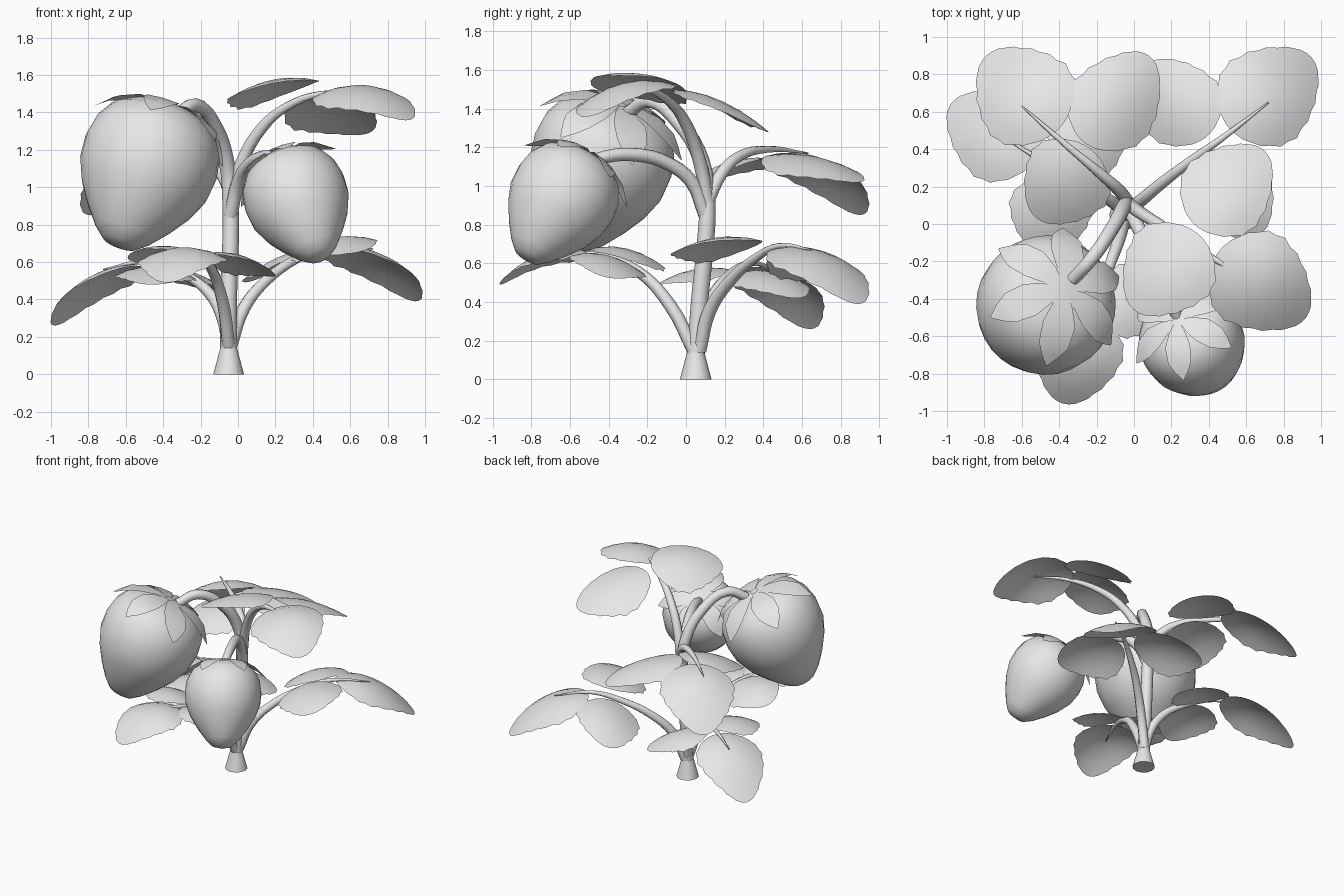
import bpy
import bmesh
import math
from mathutils import Vector

cube = bpy.data.objects.get("Cube")
if cube:
    bpy.data.objects.remove(cube)

GREY = (0.8, 0.8, 0.8, 1.0)
plain_grey = bpy.data.materials.new("plain_grey")
plain_grey.use_nodes = True
plain_grey.diffuse_color = GREY
plain_grey.node_tree.nodes["Principled BSDF"].inputs["Base Color"].default_value = GREY


def add_mesh(name, bm, sharp=40):
    """Turn a bmesh into a smooth shaded object."""
    mesh = bpy.data.meshes.new(name)
    bm.normal_update()
    bm.to_mesh(mesh)
    bm.free()
    mesh.materials.append(plain_grey)
    obj = bpy.data.objects.new(name, mesh)
    bpy.context.collection.objects.link(obj)
    bpy.ops.object.select_all(action="DESELECT")
    obj.select_set(True)
    bpy.context.view_layer.objects.active = obj
    bpy.ops.object.shade_smooth_by_angle(angle=math.radians(sharp))
    return obj


def stem(name, points, thick, thin):
    """Round tube through the given points, tapering towards its end."""
    curve = bpy.data.curves.new(name, "CURVE")
    curve.dimensions = "3D"
    curve.bevel_depth = 1.0
    curve.bevel_resolution = 2
    curve.resolution_u = 4
    curve.use_fill_caps = True
    spline = curve.splines.new("BEZIER")
    spline.bezier_points.add(len(points) - 1)
    for i, (bp, co) in enumerate(zip(spline.bezier_points, points)):
        bp.co = co
        bp.handle_left_type = bp.handle_right_type = "AUTO"
        bp.radius = thick + (thin - thick) * (i / (len(points) - 1)) ** 2
    temp = bpy.data.objects.new(name + "_path", curve)
    bpy.context.collection.objects.link(temp)
    bpy.context.view_layer.update()
    graph = bpy.context.evaluated_depsgraph_get()
    bm = bmesh.new()
    bm.from_mesh(bpy.data.meshes.new_from_object(temp.evaluated_get(graph)))
    bpy.data.objects.remove(temp)
    return add_mesh(name, bm, 50)


def leaflet(name, base, tip, width, arch, roll, teeth=18):
    """Round serrated blade, arched from base to tip and curled at the sides."""
    base, tip = Vector(base), Vector(tip)
    along = tip - base
    side = along.cross(Vector((0, 0, 1))).normalized()
    side.z += roll
    bm = bmesh.new()

    def place(ring, angle, notch):
        u = 0.5 - 0.5 * ring * math.cos(angle)
        v = 0.5 * ring * math.sin(angle) * notch
        # broad shoulders, narrowing to a slightly pointed tip
        v *= (1 + 0.1 * math.sin(2 * math.pi * u)) * (1 - 0.8 * max(0, u - 0.7))
        lift = 4 * arch * u * (1 - u) - 0.14 * width * (2 * v) ** 2
        return bm.verts.new(base + along * u + side * (v * width) + Vector((0, 0, lift)))

    count = teeth * 2
    centre = place(0, 0, 1)
    rings = [[place(r, 2 * math.pi * k / count, 1 - 0.05 * (k % 2) * (r == 1))
              for k in range(count)] for r in (0.35, 0.7, 1)]
    for k in range(count):
        n = (k + 1) % count
        bm.faces.new((centre, rings[0][n], rings[0][k]))
        for inner, outer in zip(rings, rings[1:]):
            bm.faces.new((inner[k], inner[n], outer[n], outer[k]))
    bmesh.ops.recalc_face_normals(bm, faces=bm.faces)
    if sum(f.normal.z for f in bm.faces) < 0:
        bmesh.ops.reverse_faces(bm, faces=bm.faces)
    return add_mesh(name, bm, 60)


def compound_leaf(name, path, end, left, right, twist, end_roll=0.0):
    """Petiole running onto a large end leaflet, with two side leaflets.

    The side leaflets are twisted so that their outer edges stand higher."""
    stem(name + "_petiole", path, 0.036, 0.004)
    leaflet(name + "_end_leaflet", *end, 0.1, end_roll)
    leaflet(name + "_left_leaflet", *left, 0.05, twist)
    leaflet(name + "_right_leaflet", *right, 0.05, -twist)


# Fruit outline: share of the axis from the top, share of the full radius
OUTLINE = [(0, 0), (0.01, 0.3), (0.04, 0.58), (0.11, 0.81), (0.22, 0.95), (0.35, 1),
           (0.5, 0.97), (0.64, 0.84), (0.78, 0.64), (0.9, 0.43), (0.97, 0.26), (1, 0)]


def fruit(name, top, tip, radius, sepals, turn, sides=28):
    """Heart shaped berry on a tilted axis, with a cap of pointed sepals."""
    top, tip = Vector(top), Vector(tip)
    axis = tip - top
    turn_axis = Vector((0, 0, -1)).rotation_difference(axis)

    def place(row, angle, out=0.0):
        i = min(int(row), len(OUTLINE) - 2)
        (d0, r0), (d1, r1) = OUTLINE[i], OUTLINE[i + 1]
        f = row - i
        r = (r0 + (r1 - r0) * f) * radius + out
        p = Vector((r * math.cos(angle), r * math.sin(angle),
                    out - (d0 + (d1 - d0) * f) * axis.length))
        return top + turn_axis @ p

    bm = bmesh.new()
    rows = [[bm.verts.new(place(i, 2 * math.pi * k / sides)) for k in range(sides)]
            for i in range(len(OUTLINE))]
    for a, b in zip(rows, rows[1:]):
        for k in range(sides):
            n = (k + 1) % sides
            bm.faces.new((a[k], b[k], b[n], a[n]))
    bmesh.ops.remove_doubles(bm, verts=bm.verts, dist=0.0005)
    bmesh.ops.recalc_face_normals(bm, faces=bm.faces)
    add_mesh(name, bm, 60)

    # sepals follow the berry surface, lifting slightly at their tips
    bm = bmesh.new()
    for s in range(sepals):
        mid = turn + 2 * math.pi * s / sepals
        strips = []
        for row, half, out in ((0.2, 0.5, 0.006), (1, 0.5, 0.007), (2, 0.42, 0.01),
                               (3, 0.27, 0.016), (3.6, 0.14, 0.025), (4.2, 0.01, 0.04)):
            strips.append([bm.verts.new(place(row, mid + half * w, out)) for w in (-1, 0, 1)])
        for a, b in zip(strips, strips[1:]):
            for j in range(2):
                bm.faces.new((a[j], b[j], b[j + 1], a[j + 1]))
    add_mesh(name + "_sepals", bm, 60)


# Flared foot of the plant
bm = bmesh.new()
bmesh.ops.create_cone(bm, cap_ends=True, segments=12, radius1=0.082, radius2=0.045, depth=0.14)
bmesh.ops.translate(bm, verts=bm.verts, vec=(-0.05, 0.05, 0.07))
add_mesh("stem_foot", bm)

# Main stem and the fruit stalks
stem("main_stem", [(-0.05, 0.05, 0.1), (-0.05, 0.07, 0.4), (-0.04, 0.1, 0.7), (-0.04, 0.11, 0.9),
                   (-0.06, 0.08, 1.13), (-0.12, -0.03, 1.32), (-0.23, -0.19, 1.44),
                   (-0.33, -0.3, 1.38)], 0.045, 0.034)
stem("small_fruit_stalk", [(-0.04, 0.1, 0.85), (0, 0.03, 1.02), (0.06, -0.1, 1.12),
                           (0.13, -0.25, 1.16), (0.2, -0.42, 1.15), (0.24, -0.52, 1.11)], 0.038, 0.03)

# Fruits
fruit("big_fruit", (-0.37, -0.34, 1.42), (-0.64, -0.59, 0.68), 0.37, 6, 0.35)
fruit("small_fruit", (0.23, -0.51, 1.15), (0.44, -0.83, 0.62), 0.28, 6, 0.6)

# Leaves: petiole path, then base, tip and width of the end, left and right leaflets
compound_leaf("upper_front_leaf",
              [(-0.03, 0.11, 0.92), (0.02, 0.07, 1.13), (0.13, 0, 1.32), (0.26, -0.08, 1.43),
               (0.45, -0.2, 1.5), (0.68, -0.33, 1.5)],
              ((0.45, -0.15, 1.5), (0.92, -0.5, 1.36), 0.53),
              ((0.32, 0, 1.48), (0.7, 0.39, 1.29), 0.48),
              ((0.34, -0.05, 1.53), (0, -0.46, 1.5), 0.5), 0.3, -0.15)
compound_leaf("upper_back_leaf",
              [(-0.03, 0.11, 0.92), (-0.08, 0.18, 1.06), (-0.18, 0.27, 1.15),
               (-0.36, 0.42, 1.19), (-0.6, 0.63, 1.17)],
              ((-0.41, 0.5, 1.17), (-0.79, 0.9, 0.85), 0.54),
              ((-0.23, 0.4, 1.14), (-0.52, 0.03, 1.0), 0.48),
              ((-0.26, 0.43, 1.16), (0.08, 0.9, 1.02), 0.48), 0.1)
compound_leaf("lower_back_left_leaf",
              [(-0.05, 0.06, 0.15), (-0.08, 0.09, 0.3), (-0.15, 0.14, 0.43), (-0.28, 0.21, 0.53),
               (-0.48, 0.33, 0.6), (-0.72, 0.48, 0.56)],
              ((-0.53, 0.34, 0.58), (-0.98, 0.64, 0.26), 0.49),
              ((-0.42, 0.26, 0.56), (-0.48, -0.17, 0.48), 0.44),
              ((-0.42, 0.32, 0.56), (-0.06, 0.58, 0.42), 0.42), 0.05)
compound_leaf("lower_back_right_leaf",
              [(-0.04, 0.07, 0.15), (0.03, 0.12, 0.35), (0.15, 0.22, 0.5), (0.32, 0.35, 0.62),
               (0.5, 0.48, 0.69), (0.72, 0.65, 0.67)],
              ((0.51, 0.51, 0.68), (0.95, 0.89, 0.39), 0.53),
              ((0.38, 0.46, 0.66), (0.08, 0.86, 0.5), 0.45),
              ((0.4, 0.36, 0.69), (0.67, -0.06, 0.66), 0.46), 0.25)
compound_leaf("lower_front_leaf",
              [(-0.05, 0.04, 0.15), (-0.08, -0.08, 0.38), (-0.14, -0.25, 0.56),
               (-0.21, -0.45, 0.64), (-0.32, -0.7, 0.65)],
              ((-0.24, -0.46, 0.64), (-0.38, -0.96, 0.49), 0.48),
              ((-0.19, -0.4, 0.63), (0.2, -0.42, 0.53), 0.4),
              ((-0.2, -0.38, 0.64), (-0.58, -0.22, 0.61), 0.42), 0.25)
